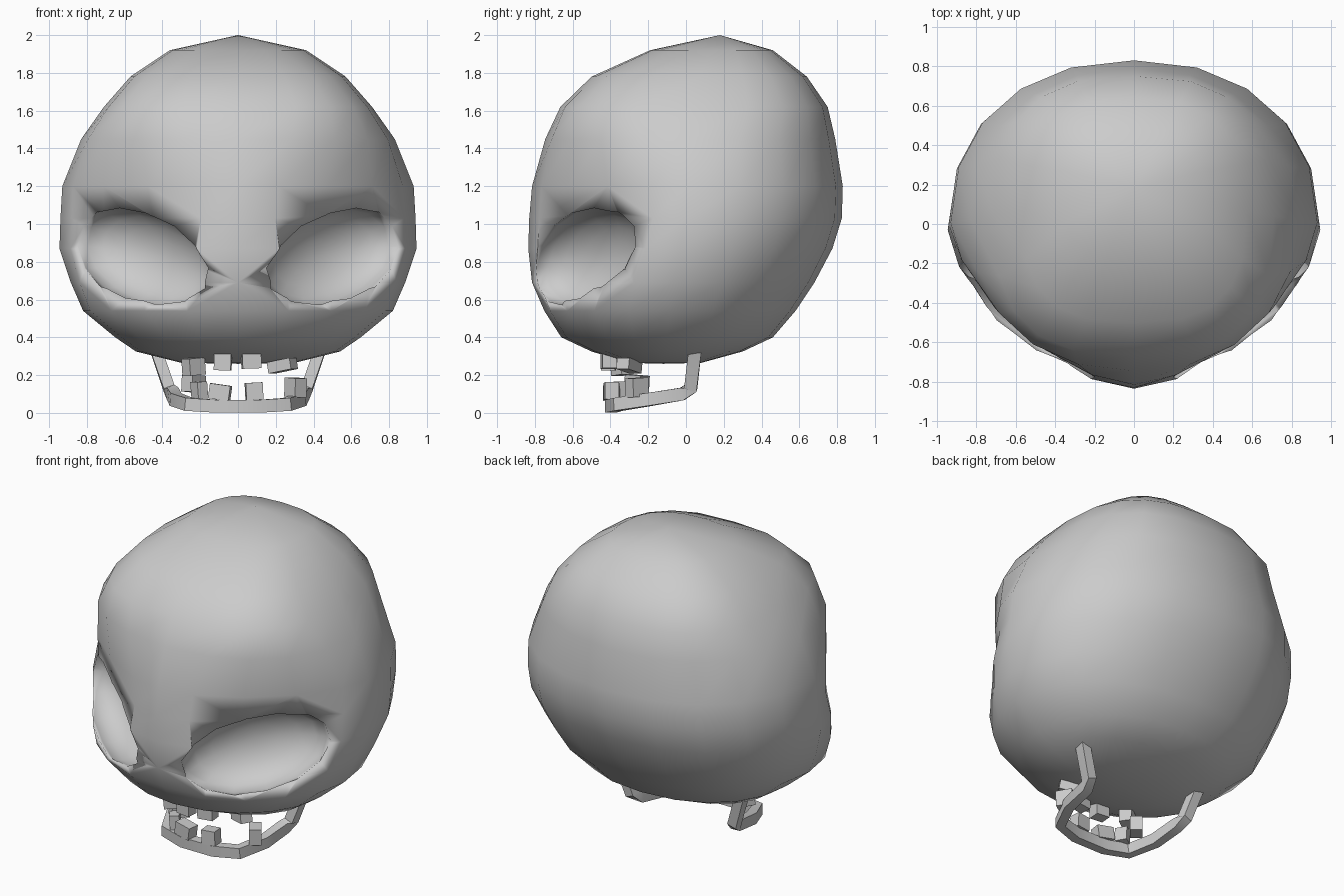
import bpy, bmesh
from math import sin, cos, pi, radians, copysign
from mathutils import Vector, Matrix, Euler

if "Cube" in bpy.data.objects:
    bpy.data.objects.remove(bpy.data.objects["Cube"])


def make_object(name, bm):
    bmesh.ops.recalc_face_normals(bm, faces=bm.faces)
    me = bpy.data.meshes.new(name)
    bm.to_mesh(me)
    bm.free()
    ob = bpy.data.objects.new(name, me)
    bpy.context.collection.objects.link(ob)
    return ob


def activate(ob):
    bpy.ops.object.select_all(action='DESELECT')
    ob.select_set(True)
    bpy.context.view_layer.objects.active = ob


def skin(bm, rings):
    for a, b in zip(rings, rings[1:]):
        n = len(a)
        for i in range(n):
            bm.faces.new((a[i], a[(i + 1) % n], b[(i + 1) % n], b[i]))


# Cranium: rings of (height, front y, back y, half width, front squareness)
LEVELS = [(0.265, -0.30, 0.08, 0.30, 2.0), (0.325, -0.50, 0.30, 0.54, 2.0),
          (0.40, -0.66, 0.46, 0.65, 2.0), (0.54, -0.75, 0.58, 0.82, 2.1),
          (0.69, -0.815, 0.68, 0.885, 1.85), (0.87, -0.835, 0.775, 0.945, 1.6),
          (1.03, -0.83, 0.825, 0.94, 1.5), (1.2, -0.815, 0.83, 0.93, 1.6),
          (1.45, -0.745, 0.79, 0.83, 2.2), (1.62, -0.665, 0.75, 0.71, 2.8),
          (1.78, -0.50, 0.64, 0.57, 2.8), (1.92, -0.19, 0.46, 0.36, 2.5)]
SEGS = 20
bm = bmesh.new()
rings = []
for z, front, back, half, square in LEVELS:
    mid, depth = (front + back) / 2, (back - front) / 2
    ring = []
    for i in range(SEGS):
        a = 2 * pi * i / SEGS
        e = 2 / (square if sin(a) < -1e-6 else 2.6 if z > 1.5 else 2.2)
        x = copysign(abs(cos(a)) ** e, cos(a)) * half
        y = copysign(abs(sin(a)) ** e, sin(a)) * depth + mid
        ring.append(bm.verts.new((x, y, z)))
    rings.append(ring)
skin(bm, rings)
for ring, pole in ((rings[0], (0, -0.12, 0.26)), (rings[-1], (0, 0.18, 2.0))):
    p = bm.verts.new(pole)
    for i in range(SEGS):
        bm.faces.new((ring[i], ring[(i + 1) % SEGS], p))
skull = make_object("cranium", bm)

# Eye sockets: slanted ellipsoids cut from the face
for side in (1, -1):
    u = Vector((0.67 * side, 0.50, 0.22)).normalized()
    n = Vector((0.6 * side, -0.8, 0.0))
    n = (n - u * n.dot(u)).normalized()
    v = n.cross(u)
    m = Matrix((u, v, n)).transposed().to_4x4()
    m.translation = (0.50 * side, -0.53, 0.825)
    bm = bmesh.new()
    bmesh.ops.create_uvsphere(bm, u_segments=14, v_segments=10, radius=1,
                              matrix=m @ Matrix.Diagonal((0.45, 0.25, 0.2, 1)))
    cutter = make_object("socket_cutter", bm)
    cutter.hide_render = True
    activate(skull)
    mod = skull.modifiers.new("socket", 'BOOLEAN')
    mod.operation, mod.solver, mod.object = 'DIFFERENCE', 'EXACT', cutter
    bpy.ops.object.modifier_apply(modifier=mod.name)
    bpy.data.objects.remove(cutter)
activate(skull)
bpy.ops.object.shade_smooth()

# Lower jaw: square bar swept around a U with raised ends
half_path = [(0.44, 0.05, 0.35), (0.365, 0.025, 0.13), (0.345, -0.02, 0.10),
             (0.33, -0.20, 0.07), (0.26, -0.36, 0.045), (0.11, -0.40, 0.035)]
path = [Vector(p) for p in half_path]
path += [Vector((-p.x, p.y, p.z)) for p in reversed(path)]
bm = bmesh.new()
rings = []
for i, p in enumerate(path):
    t = (path[min(i + 1, len(path) - 1)] - path[max(i - 1, 0)]).normalized()
    out = Vector((p.x, min(p.y + 0.05, 0), 0))
    out = (out - t * out.dot(t)).normalized()
    b = t.cross(out)
    rings.append([bm.verts.new(p + out * s * 0.03 + b * r * 0.034)
                  for s, r in ((1, 1), (-1, 1), (-1, -1), (1, -1))])
skin(bm, rings)
bm.faces.new(rings[0])
bm.faces.new(rings[-1])
jaw = make_object("lower_jaw", bm)
activate(jaw)
bpy.ops.object.shade_smooth_by_angle(angle=radians(30))

# Teeth: loose crooked blocks (x, y, z, width, height, tilt, turn)
TEETH = {
    "lower_tooth": [(-0.235, -0.26, 0.155, 0.11, 0.09, 4, 50),
                    (-0.205, -0.35, 0.12, 0.06, 0.09, -5, 30),
                    (-0.095, -0.395, 0.11, 0.11, 0.08, 8, -8),
                    (0.085, -0.395, 0.115, 0.09, 0.09, -3, 5),
                    (0.305, -0.26, 0.135, 0.10, 0.10, 3, -55)],
    "upper_tooth": [(-0.235, -0.34, 0.245, 0.10, 0.09, -5, 35),
                    (-0.08, -0.41, 0.27, 0.09, 0.09, 2, -4),
                    (0.07, -0.41, 0.28, 0.10, 0.09, -2, 6),
                    (0.235, -0.30, 0.25, 0.14, 0.06, -10, -30)]}
for name, rows in TEETH.items():
    for x, y, z, w, h, tilt, turn in rows:
        bm = bmesh.new()
        rot = Euler((0, radians(tilt), radians(turn))).to_matrix().to_4x4()
        bmesh.ops.create_cube(bm, size=1, matrix=Matrix.Translation((x, y, z)) @ rot
                              @ Matrix.Diagonal((w, 0.075, h, 1)))
        make_object(name, bm)
